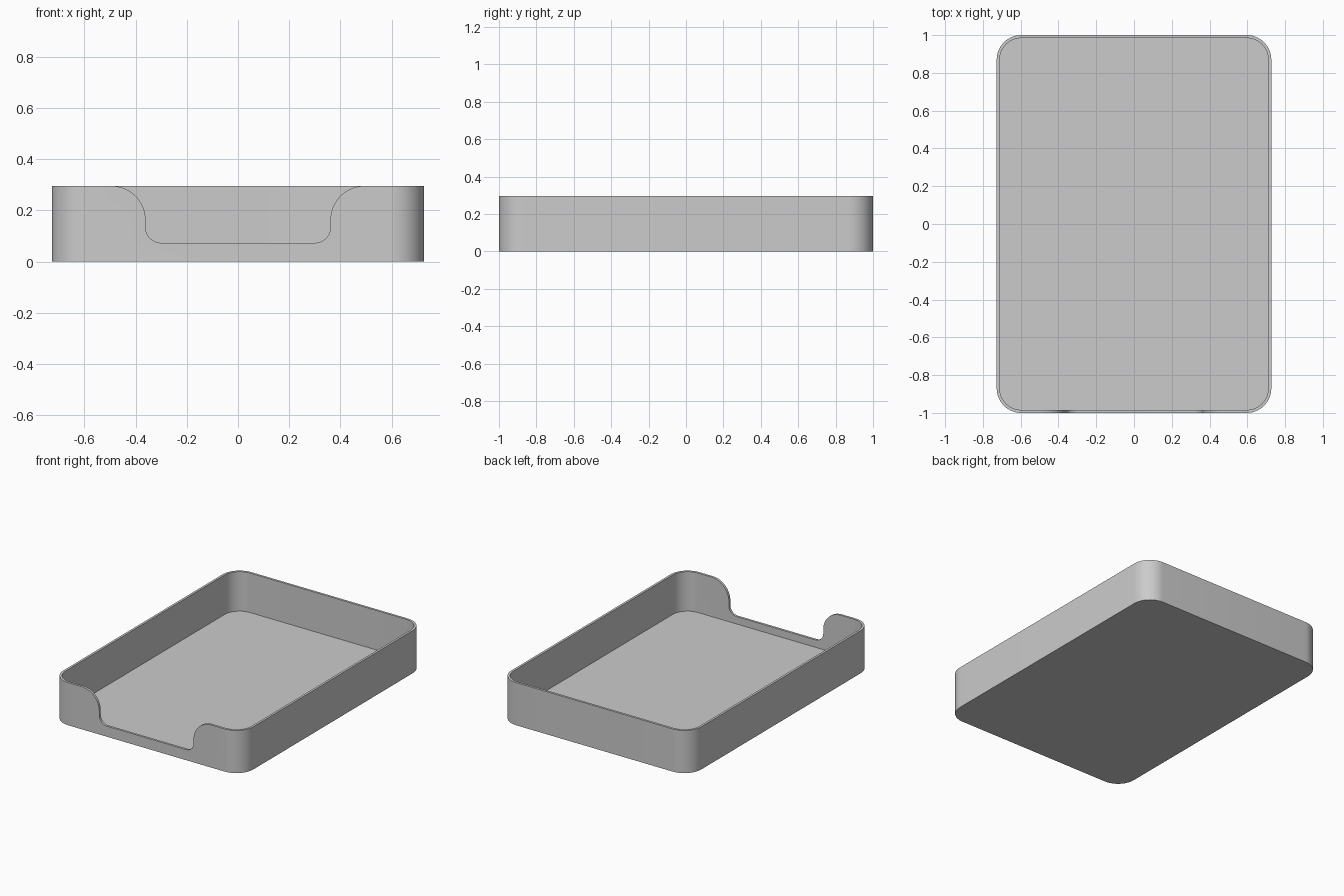
import bpy, bmesh
from math import cos, sin, radians
from mathutils import Vector

if "Cube" in bpy.data.objects:
    bpy.data.objects.remove(bpy.data.objects["Cube"])

W, L, H = 0.727, 1.0, 0.295      # half width, half length, height
WALL, FLOOR, R = 0.016, 0.022, 0.13


def arc(cx, cy, r, a0, a1, n=14):
    return [(cx + r * cos(radians(a0 + (a1 - a0) * i / n)),
             cy + r * sin(radians(a0 + (a1 - a0) * i / n))) for i in range(n + 1)]


def rounded_rect(hx, hy, r):
    x, y = hx - r, hy - r
    return (arc(x, y, r, 0, 90) + arc(-x, y, r, 90, 180)
            + arc(-x, -y, r, 180, 270) + arc(x, -y, r, 270, 360))


def prism(name, points, sweep):
    """Extrude a closed outline of 3D points along a vector."""
    bm = bmesh.new()
    face = bm.faces.new([bm.verts.new(p) for p in points])
    ext = bmesh.ops.extrude_face_region(bm, geom=[face], use_keep_orig=True)
    bmesh.ops.translate(bm, vec=Vector(sweep),
                        verts=[v for v in ext["geom"] if isinstance(v, bmesh.types.BMVert)])
    bmesh.ops.recalc_face_normals(bm, faces=bm.faces[:])
    mesh = bpy.data.meshes.new(name)
    bm.to_mesh(mesh)
    bm.free()
    obj = bpy.data.objects.new(name, mesh)
    bpy.context.collection.objects.link(obj)
    return obj


def cut(target, cutter):
    mod = target.modifiers.new("cut", 'BOOLEAN')
    mod.operation, mod.solver, mod.object = 'DIFFERENCE', 'EXACT', cutter
    bpy.context.view_layer.objects.active = target
    bpy.ops.object.modifier_apply(modifier=mod.name)
    bpy.data.objects.remove(cutter)


# Solid tray body with rounded corners
tray = prism("tray", [(x, y, 0) for x, y in rounded_rect(W, L, R)], (0, 0, H))

# Hollow interior
cavity = prism("cavity_cutter", [(x, y, FLOOR) for x, y in
               rounded_rect(W - WALL, L - WALL, R - WALL)], (0, 0, H))
cut(tray, cavity)

# Front opening: small concave fillets below, flared shoulders at the rim
nx, nz, fillet, flare = 0.361, 0.073, 0.06, 0.133
half = (arc(nx - fillet, nz + fillet, fillet, -90, 0)
        + arc(nx + flare, H - flare, flare, 180, 90, 20)
        + [(nx + flare, H + 0.1)])
outline = half + [(-x, z) for x, z in reversed(half)]
notch = prism("notch_cutter", [(x, -L - 0.1, z) for x, z in outline], (0, 0.2, 0))
cut(tray, notch)

# Smooth curved walls, crisp rim and floor edges
bpy.ops.object.select_all(action='DESELECT')
tray.select_set(True)
bpy.context.view_layer.objects.active = tray
bpy.ops.object.shade_smooth_by_angle(angle=radians(30))
